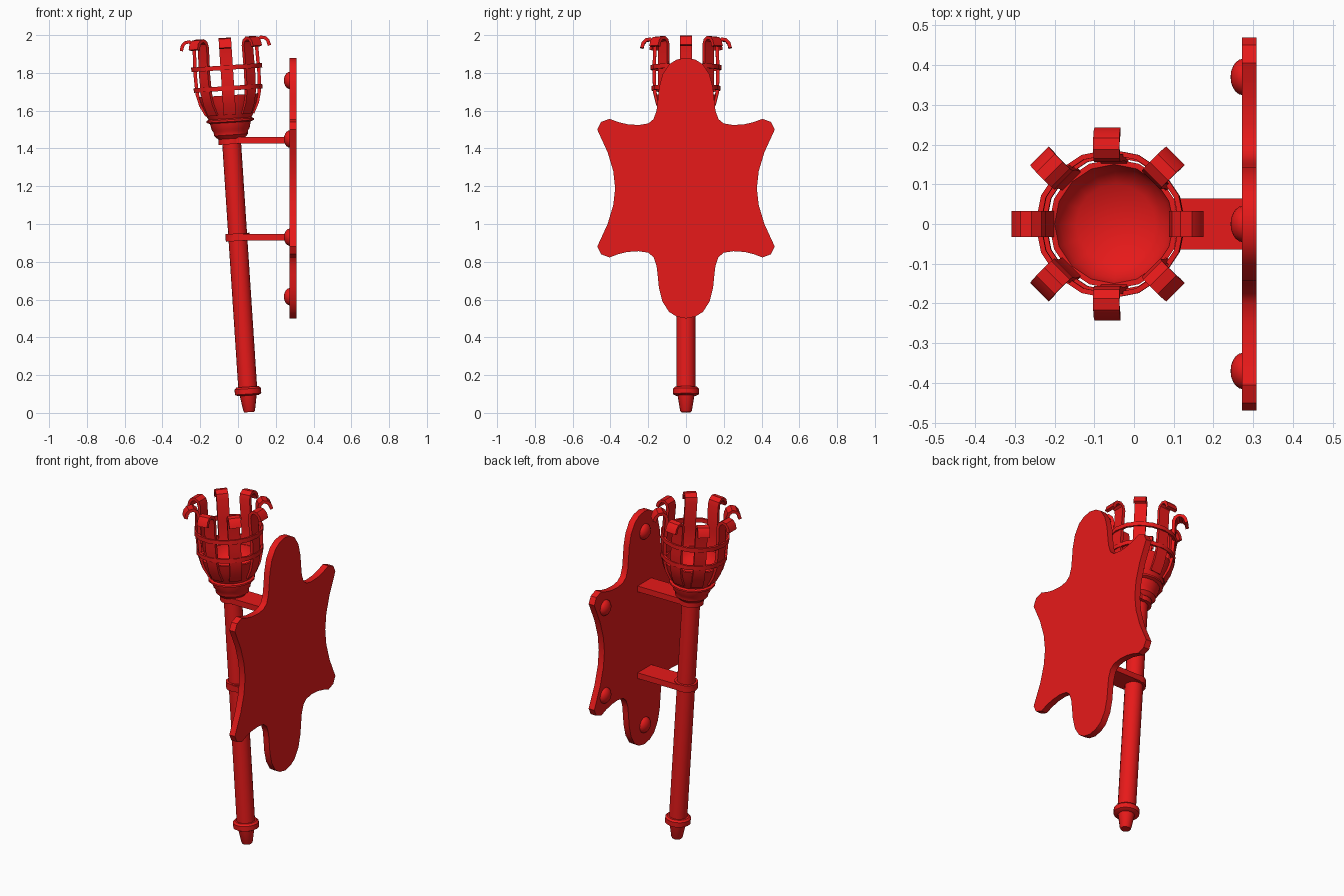
import bpy, bmesh, math
from mathutils import Matrix, Vector

if "Cube" in bpy.data.objects:
    bpy.data.objects.remove(bpy.data.objects["Cube"])

red = bpy.data.materials.new("red_paint")
red.diffuse_color = (0.8, 0.01, 0.01, 1)
red.use_nodes = True
red.node_tree.nodes["Principled BSDF"].inputs["Base Color"].default_value = red.diffuse_color

# Torch leans towards -x, pivoting about its tip
TILT = Matrix.Translation((0.06, 0, 0)) @ Matrix.Rotation(math.radians(-3.75), 4, 'Y')
SIDES = 16


def finish(name, bm, matrix=Matrix.Identity(4), angle=35):
    bmesh.ops.remove_doubles(bm, verts=bm.verts, dist=1e-5)
    bmesh.ops.recalc_face_normals(bm, faces=bm.faces)
    mesh = bpy.data.meshes.new(name)
    bm.to_mesh(mesh)
    bm.free()
    mesh.transform(matrix)
    mesh.materials.append(red)
    ob = bpy.data.objects.new(name, mesh)
    bpy.context.collection.objects.link(ob)
    bpy.ops.object.select_all(action='DESELECT')
    bpy.context.view_layer.objects.active = ob
    ob.select_set(True)
    bpy.ops.object.shade_smooth_by_angle(angle=math.radians(angle))
    return ob


def lathe(name, profile, matrix=TILT, closed=False, sides=SIDES):
    bm = bmesh.new()
    pts = list(profile) + ([profile[0]] if closed else [])
    verts = [bm.verts.new((r, 0, z)) for r, z in pts]
    edges = [bm.edges.new(p) for p in zip(verts, verts[1:])]
    bmesh.ops.spin(bm, geom=verts + edges, cent=(0, 0, 0), axis=(0, 0, 1),
                   angle=math.tau, steps=sides, use_merge=False)
    return finish(name, bm, matrix)


def prism(name, outline, depth, matrix=Matrix.Identity(4)):
    bm = bmesh.new()
    face = bm.faces.new([bm.verts.new(p) for p in outline])
    ext = bmesh.ops.extrude_face_region(bm, geom=[face], use_keep_orig=True)
    moved = [v for v in ext['geom'] if isinstance(v, bmesh.types.BMVert)]
    bmesh.ops.translate(bm, verts=moved, vec=depth)
    return finish(name, bm, matrix)


# Handle with tapered tip and collar
lathe("handle", [(0, 0.1), (0.05, 0.1), (0.05, 1.47), (0, 1.47)])
lathe("tip", [(0, 0.004), (0.026, 0.004), (0.031, 0.012), (0.046, 0.1), (0, 0.1)])
lathe("collar", [(0, 0.092), (0.055, 0.092), (0.07, 0.1), (0.07, 0.128),
                 (0.06, 0.138), (0, 0.138)])

# Bowl with stepped neck and hollow inside
lathe("bowl", [(0, 1.455), (0.07, 1.455), (0.09, 1.475), (0.092, 1.495), (0.1, 1.505),
               (0.108, 1.54), (0.126, 1.546), (0.126, 1.556), (0.114, 1.562),
               (0.135, 1.60), (0.152, 1.64), (0.164, 1.685), (0.15, 1.685),
               (0.138, 1.645), (0.1, 1.615), (0, 1.60)])

# Basket hoops
for name, r, z in (("lower_hoop", 0.182, 1.722), ("upper_hoop", 0.188, 1.832)):
    lathe(name, [(r - 0.013, z - 0.012), (r, z - 0.012), (r, z + 0.012),
                 (r - 0.013, z + 0.012)], closed=True)

# Eight hooked basket straps
path = [(0.122, 1.585), (0.15, 1.64), (0.165, 1.70), (0.169, 1.80), (0.165, 1.945),
        (0.172, 1.968), (0.19, 1.981), (0.212, 1.977), (0.226, 1.962), (0.234, 1.935)]
path = [Vector(p) for p in path]
left, right = [], []
for i, p in enumerate(path):
    d = (path[min(i + 1, len(path) - 1)] - path[max(i - 1, 0)]).normalized()
    n = Vector((-d.y, d.x)) * 0.009
    left.append(p + n)
    right.append(p - n)
strap = [(p.x, -0.033, p.y) for p in left + right[::-1]]
for k in range(8):
    prism(f"strap_{k + 1}", strap, (0, 0.066, 0),
          TILT @ Matrix.Rotation(k * math.tau / 8, 4, 'Z'))

# Wall plate, one quarter outline mirrored twice
quarter = [(0, .69), (.05, .68), (.09, .655), (.125, .60), (.143, .53), (.15, .46),
           (.156, .41), (.172, .365), (.2, .342), (.25, .334), (.31, .338), (.36, .35),
           (.405, .367), (.45, .35), (.47, .31), (.415, .19), (.385, .09), (.375, 0)]
half = quarter + [(y, -z) for y, z in quarter[-2::-1]]
full = half + [(-y, z) for y, z in half[-2:0:-1]]
prism("wall_plate", [(0.272, y, 1.19 + z) for y, z in full], (0.037, 0, 0))

# Support arms with rounded ends and clamp bands
for name, z, x, r in (("upper", 1.444, -0.035, 0.069), ("lower", 0.93, -0.001, 0.064)):
    arc = [(x + 0.064 * math.cos(a), 0.064 * math.sin(a), z - 0.017)
           for a in (math.pi / 2 + math.pi * i / 8 for i in range(9))]
    prism(name + "_arm", arc + [(0.28, -0.064, z - 0.017), (0.28, 0.064, z - 0.017)],
          (0, 0, 0.034))
    lathe(name + "_clamp", [(0.045, z - 0.018), (r, z - 0.018), (r, z + 0.022),
                            (0.045, z + 0.022)], closed=True)

# Domed studs on the plate
dome = [(0.046 * math.cos(a), 0.032 * math.sin(a))
        for a in (math.pi / 2 * i / 5 for i in range(6))]
spots = [(0, 1.76), (0, 0.615), (0.37, 1.45), (-0.37, 1.45), (0.37, 0.93), (-0.37, 0.93)]
for i, (y, z) in enumerate(spots):
    lathe(f"stud_{i + 1}", [(0, 0)] + dome,
          Matrix.Translation((0.275, y, z)) @ Matrix.Rotation(-math.pi / 2, 4, 'Y'))
